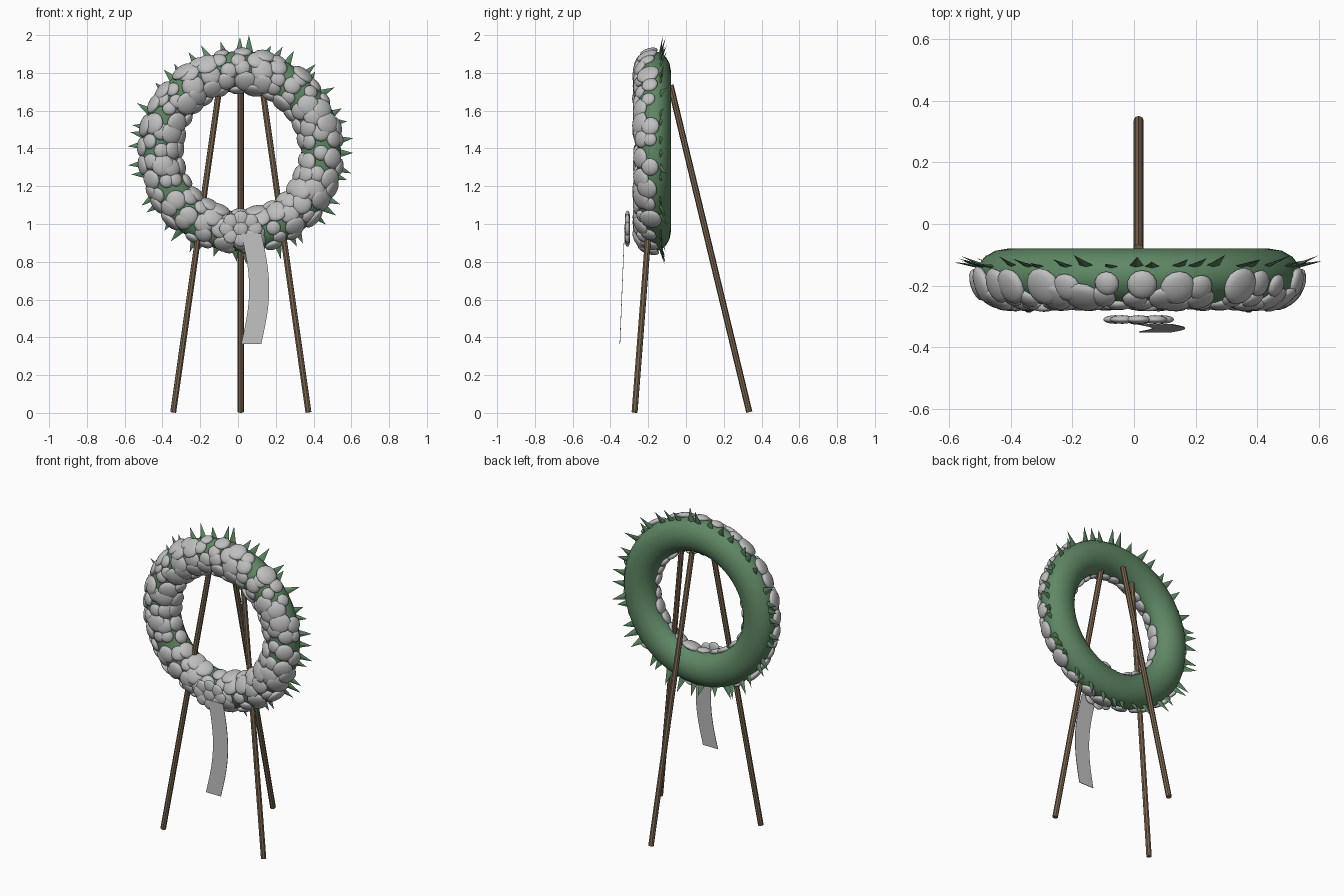
import bpy, bmesh, math, random
from mathutils import Matrix, Vector

if "Cube" in bpy.data.objects:
    bpy.data.objects.remove(bpy.data.objects["Cube"])

random.seed(11)
CENTRE = Vector((0.015, -0.17, 1.385))
MAJOR, RAD, DEPTH = 0.425, 0.105, 0.09   # ring radius, tube radius, tube half depth


def material(name, colour):
    m = bpy.data.materials.new(name)
    m.diffuse_color = (*colour, 1)
    m.use_nodes = True
    m.node_tree.nodes["Principled BSDF"].inputs["Base Color"].default_value = m.diffuse_color
    return m


GREEN = material("leaf green", (0.115, 0.245, 0.13))
GREY = material("petal grey", (0.52, 0.52, 0.52))
WOOD = material("wood brown", (0.20, 0.135, 0.085))


def finish(name, bm, mat, smooth=True):
    me = bpy.data.meshes.new(name)
    bmesh.ops.recalc_face_normals(bm, faces=bm.faces)
    bm.to_mesh(me)
    bm.free()
    ob = bpy.data.objects.new(name, me)
    bpy.context.collection.objects.link(ob)
    me.materials.append(mat)
    for p in me.polygons:
        p.use_smooth = smooth
    return ob


def frame(pos, a, b, c):
    """Matrix with axes a, b, c placed at pos."""
    m = Matrix((a, b, c)).transposed().to_4x4()
    m.translation = pos
    return m


def radial(t):
    return Vector((math.cos(t), 0, math.sin(t)))


def tangent(t):
    return Vector((-math.sin(t), 0, math.cos(t)))


# Foam ring
bpy.ops.mesh.primitive_torus_add(major_radius=MAJOR, minor_radius=RAD,
                                 major_segments=64, minor_segments=16,
                                 location=CENTRE, rotation=(math.pi / 2, 0, 0))
ring = bpy.context.object
ring.name = "wreath_ring"
ring.scale.z = DEPTH / RAD
ring.data.materials.append(GREEN)
bpy.ops.object.shade_smooth()

# Flattened blossoms in rows around the front half of the ring
bm = bmesh.new()
for phi, count in ((72, 29), (38, 30), (4, 28), (-32, 27), (-70, 25)):
    for i in range(count):
        t = math.tau * (i + random.uniform(-0.25, 0.25)) / count + phi
        f = math.radians(phi + random.uniform(-7, 7))
        out = radial(t)
        pos = CENTRE + out * (MAJOR + RAD * math.sin(f))
        pos.y -= DEPTH * math.cos(f)
        n = (out * math.sin(f) - Vector((0, math.cos(f), 0))).normalized()
        a = tangent(t)
        s = random.uniform(0.036, 0.064)
        bmesh.ops.create_uvsphere(bm, u_segments=14, v_segments=8, radius=1,
                                  matrix=frame(pos, a * s, n.cross(a) * s, n * (0.012 + s * 0.17)))
finish("blossoms", bm, GREY)

# Pointed leaves around the rim, leaning slightly backwards
bm = bmesh.new()
LEAVES = 42
for i in range(LEAVES):
    t = math.radians(85) + math.tau * (i + (random.uniform(-0.4, 0.4) if i else 0)) / LEAVES
    tip = random.uniform(0.575, 0.61) if i else 0.617
    base = CENTRE + radial(t) * 0.505 + Vector((0, 0.03, 0))
    end = CENTRE + radial(t + random.uniform(-0.04, 0.04)) * tip + Vector((0, random.uniform(0.04, 0.07), 0))
    axis = end - base
    a = tangent(t)
    b = axis.cross(a).normalized()
    bmesh.ops.create_cone(bm, cap_ends=True, segments=4, radius1=1, radius2=0, depth=1,
                          matrix=frame(base + axis / 2, a * 0.027, b * 0.007, axis))
finish("leaves", bm, GREEN, smooth=False)

# Tripod legs
for name, foot, top in (("left_leg", (-0.343, -0.272, 0.003), (-0.093, -0.137, 1.76)),
                        ("right_leg", (0.373, -0.272, 0.003), (0.123, -0.137, 1.76)),
                        ("back_leg", (0.015, 0.335, 0.004), (0.015, -0.082, 1.735))):
    foot, top = Vector(foot), Vector(top)
    d = top - foot
    bm = bmesh.new()
    bmesh.ops.create_cone(bm, cap_ends=True, segments=8, radius1=0.0165, radius2=0.0165, depth=d.length,
                          matrix=Matrix.Translation((foot + top) / 2) @ d.to_track_quat('Z', 'Y').to_matrix().to_4x4())
    finish(name, bm, WOOD, smooth=False)

# Bow rosette
bm = bmesh.new()
for i in range(9):
    t = math.tau * i / 8
    off = Vector((0.075 * math.cos(t), 0, 0.056 * math.sin(t))) if i < 8 else Vector((0, -0.003, 0))
    bmesh.ops.create_uvsphere(bm, u_segments=12, v_segments=8, radius=1,
                              matrix=frame(Vector((0.015, -0.31, 0.975)) + off, Vector((0.04, 0, 0)),
                                           Vector((0, 0, 0.04)), Vector((0, -0.014, 0))))
finish("bow", bm, GREY)

# Curved ribbon tail
bm = bmesh.new()
STEPS = 16
rows = []
for i in range(STEPS + 1):
    k = i / STEPS
    x = 0.07 + 0.042 * math.sin(math.pi * k)
    y, z = -0.326 - 0.024 * k, 0.95 - 0.585 * k
    rows.append([[bm.verts.new((x + sx * 0.053, y + sy * 0.0015, z)) for sx, sy in
                  ((-1, -1), (1, -1), (1, 1), (-1, 1))]][0])
for r, s in zip(rows, rows[1:]):
    for j in range(4):
        bm.faces.new((r[j], r[(j + 1) % 4], s[(j + 1) % 4], s[j]))
bm.faces.new(rows[0])
bm.faces.new(rows[-1])
finish("ribbon", bm, GREY, smooth=False)
